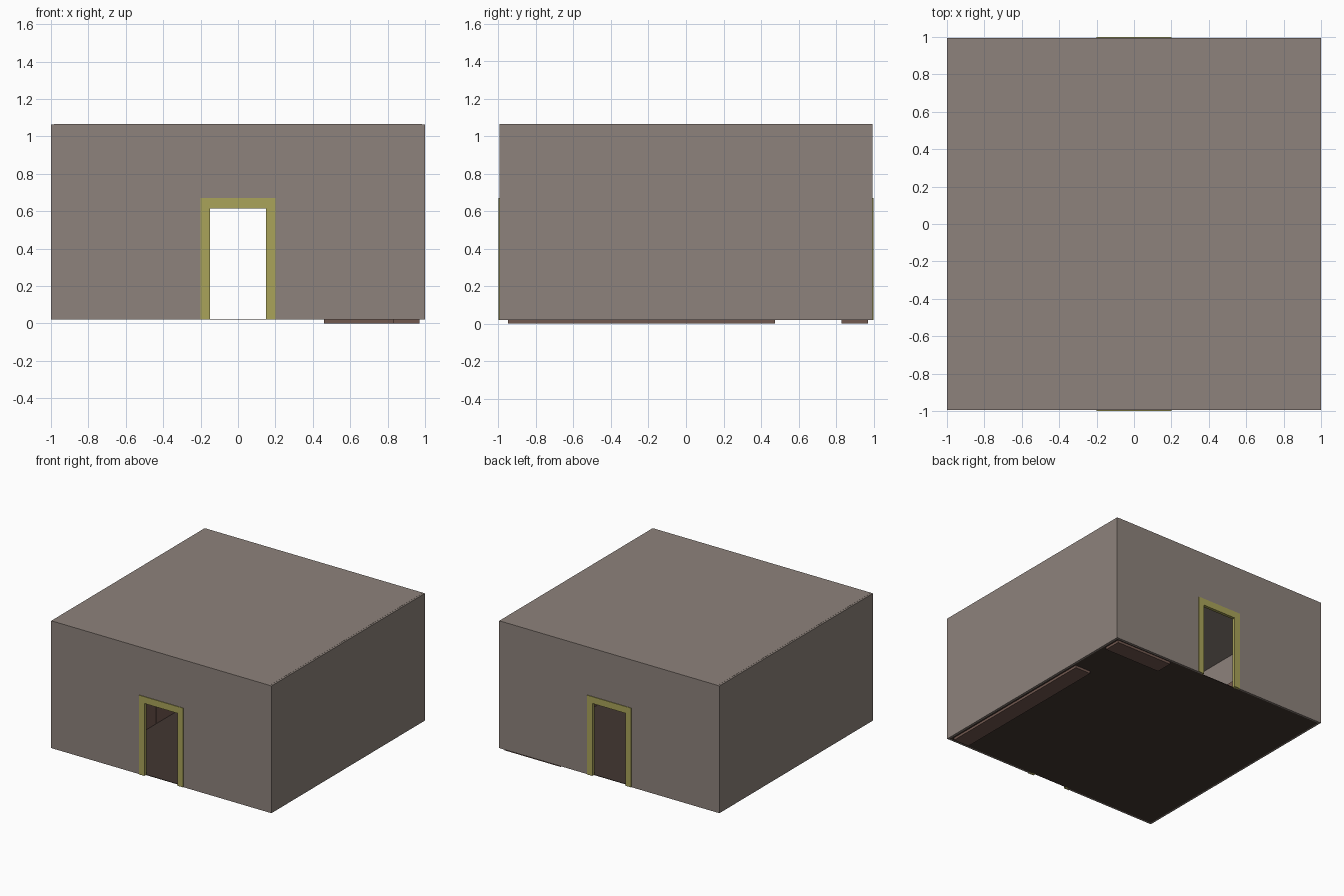
import bpy, bmesh
from mathutils import Vector

if "Cube" in bpy.data.objects:
    bpy.data.objects.remove(bpy.data.objects["Cube"])


def material(name, rgb):
    m = bpy.data.materials.new(name)
    m.diffuse_color = (*rgb, 1)
    m.use_nodes = True
    m.node_tree.nodes["Principled BSDF"].inputs["Base Color"].default_value = m.diffuse_color
    return m


PLASTER = material("plaster", (0.27, 0.225, 0.20))
TRIM = material("door_trim", (0.40, 0.37, 0.10))
FLOOR = material("dark_floor", (0.055, 0.038, 0.031))
WOOD = material("brown_wood", (0.17, 0.10, 0.08))

Z0, Z1 = 0.02, 1.065      # floor level and roof level
T = 0.015                 # wall thickness


def finish(name, bm, mat):
    bmesh.ops.recalc_face_normals(bm, faces=bm.faces)
    me = bpy.data.meshes.new(name)
    bm.to_mesh(me)
    bm.free()
    me.materials.append(mat)
    ob = bpy.data.objects.new(name, me)
    bpy.context.collection.objects.link(ob)
    return ob


def box(name, lo, hi, mat):
    lo, hi = Vector(lo), Vector(hi)
    bm = bmesh.new()
    bmesh.ops.create_cube(bm, size=1)
    for v in bm.verts:
        v.co = (lo + hi) / 2 + v.co * (hi - lo)
    return finish(name, bm, mat)


def arch(name, half_out, top_out, half_in, top_in, y0, y1, mat):
    """Upright slab in the xz plane with a door-shaped notch."""
    pts = [(-half_out, Z0), (-half_out, top_out), (half_out, top_out), (half_out, Z0),
           (half_in, Z0), (half_in, top_in), (-half_in, top_in), (-half_in, Z0)]
    bm = bmesh.new()
    face = bm.faces.new([bm.verts.new((x, y0, z)) for x, z in pts])
    ext = bmesh.ops.extrude_face_region(bm, geom=[face])
    moved = [g for g in ext["geom"] if isinstance(g, bmesh.types.BMVert)]
    bmesh.ops.translate(bm, verts=moved, vec=(0, y1 - y0, 0))
    return finish(name, bm, mat)


# Floor and roof
box("floor", (-1 + T, -0.995 + T, Z0), (1 - T, 0.995 - T, Z0 + 0.004), FLOOR)
box("roof", (-1 + T, -0.995, Z1 - 0.006), (1 - T, 0.995, Z1), PLASTER)

# Walls: plain at the sides, with a framed doorway at front and back
for s, side, end in ((-1, "left", "front"), (1, "right", "back")):
    x = sorted((s, s * (1 - T)))
    box(side + "_wall", (x[0], -0.995, Z0), (x[1], 0.995, Z1 - 0.001), PLASTER)
    arch(end + "_wall", 1 - T, Z1 - 0.006, 0.16, 0.625, s * (0.995 - T), s * 0.995, PLASTER)
    arch(end + "_door_frame", 0.2, 0.67, 0.15, 0.615, s * (0.99 - T), s * 1.0, TRIM)

# Shallow shelves on the right, their bases showing below the floor
box("long_shelf", (0.83, -0.95, 0), (0.97, 0.475, 0.62), WOOD)
box("corner_shelf", (0.46, 0.83, 0), (0.97, 0.97, 0.62), WOOD)

# Pair of cabinets along the left wall, glimpsed through the doorway
for i, y in enumerate((-0.85, -0.2)):
    box(f"cabinet_{i + 1}", (-0.97, y, Z0 + 0.004), (-0.6, y + 0.645, 0.48), WOOD)
